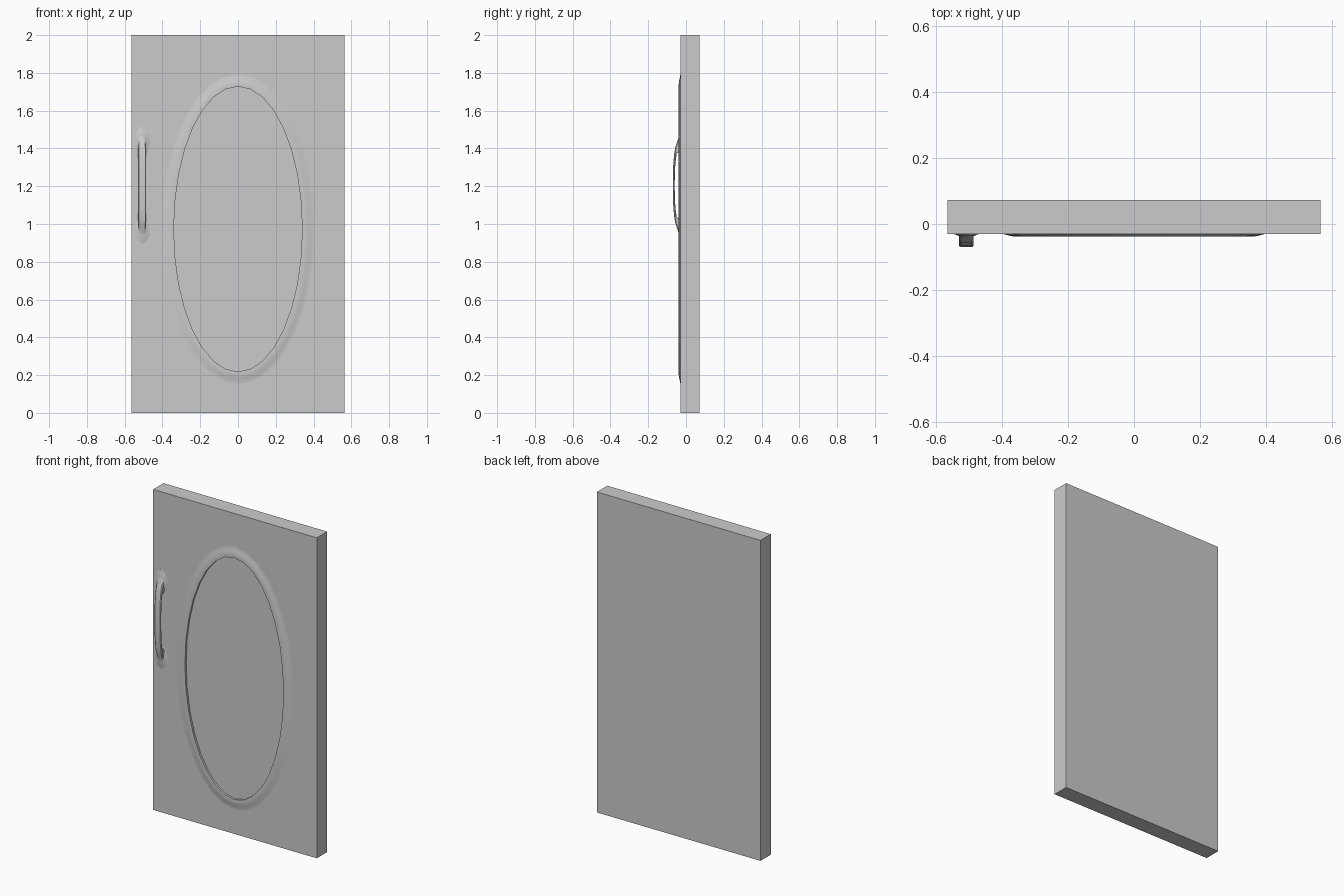
import bpy, bmesh, math

if "Cube" in bpy.data.objects:
    bpy.data.objects.remove(bpy.data.objects["Cube"])

SEG = 32
CZ, RX, RZ = 0.973, 0.34, 0.755
FRONT, BACK = -0.03, 0.072


def finish(name, bm, smooth=False):
    bmesh.ops.recalc_face_normals(bm, faces=bm.faces[:])
    me = bpy.data.meshes.new(name)
    bm.to_mesh(me)
    bm.free()
    ob = bpy.data.objects.new(name, me)
    bpy.context.collection.objects.link(ob)
    if smooth:
        bpy.ops.object.select_all(action='DESELECT')
        ob.select_set(True)
        bpy.context.view_layer.objects.active = ob
        bpy.ops.object.shade_smooth_by_angle(angle=math.radians(35))
    return ob


def oval(off, y):
    return [((RX + off) * math.sin(2 * math.pi * i / SEG), y,
             CZ + (RZ + off) * math.cos(2 * math.pi * i / SEG)) for i in range(SEG)]


def loft(name, rings, caps=False, smooth=False):
    bm = bmesh.new()
    loops = [[bm.verts.new(p) for p in r] for r in rings]
    n = len(loops[0])
    for a, b in zip(loops, loops[1:]):
        for i in range(n):
            j = (i + 1) % n
            bm.faces.new((a[i], a[j], b[j], b[i]))
    if caps:
        bm.faces.new(loops[0])
        bm.faces.new(loops[-1])
    return finish(name, bm, smooth)


# Door slab
bm = bmesh.new()
bmesh.ops.create_cube(bm, size=1)
for v in bm.verts:
    v.co = (v.co.x * 1.13, (FRONT + BACK) / 2 + v.co.y * (BACK - FRONT), 1 + v.co.z * 2)
slab = finish("door_slab", bm)

# Shallow oval recess in the front
cutter = loft("recess_cutter", [oval(0, -0.1), oval(0, -0.025)], caps=True)
cutter.hide_render = True
cutter.hide_viewport = True
cut = slab.modifiers.new("recess", 'BOOLEAN')
cut.operation = 'DIFFERENCE'
cut.solver = 'EXACT'
cut.object = cutter

# Soft raised moulding around the recess
profile = [(0.07, -0.0295), (0.055, -0.031), (0.042, -0.034), (0.03, -0.037),
           (0.015, -0.0385), (0.0, -0.038), (0.0, -0.0265)]
loft("oval_moulding", [oval(o, y) for o, y in profile], smooth=True)

# Bowed pull handle: half profile of (height offset, outer y, inner y, half width)
half = [(0.31, -0.031, -0.025, 0.014), (0.26, -0.037, -0.025, 0.018),
        (0.22, -0.05, -0.025, 0.021), (0.20, -0.057, -0.025, 0.022),
        (0.18, -0.060, -0.030, 0.022), (0.17, -0.062, -0.049, 0.022),
        (0.12, -0.067, -0.056, 0.022), (0.06, -0.0695, -0.059, 0.022)]
stations = half + [(0, -0.07, -0.06, 0.022)] + [(-h, a, b, w) for h, a, b, w in reversed(half)]
rings = []
for h, yo, yi, w in stations:
    c = min(0.005, (yi - yo) * 0.35)
    rings.append([(-0.508 + x, y, 1.205 + h) for x, y in (
        (-w, yi - c), (-w, yo + c), (-w + 0.005, yo), (w - 0.005, yo),
        (w, yo + c), (w, yi - c), (w - 0.005, yi), (-w + 0.005, yi))])
loft("pull_handle", rings, caps=True, smooth=True)


# Flared feet blending the handle into the door
def foot_ring(cz, rx, rz, y):
    return [(-0.508 + rx * math.cos(2 * math.pi * i / 16), y,
             cz + rz * math.sin(2 * math.pi * i / 16)) for i in range(16)]


for s, name in ((1, "upper_handle_foot"), (-1, "lower_handle_foot")):
    z = 1.205 + s * 0.235
    loft(name, [foot_ring(z, 0.045, 0.075, -0.0295), foot_ring(z, 0.032, 0.06, -0.032),
                foot_ring(z, 0.024, 0.045, -0.037)], caps=True, smooth=True)
